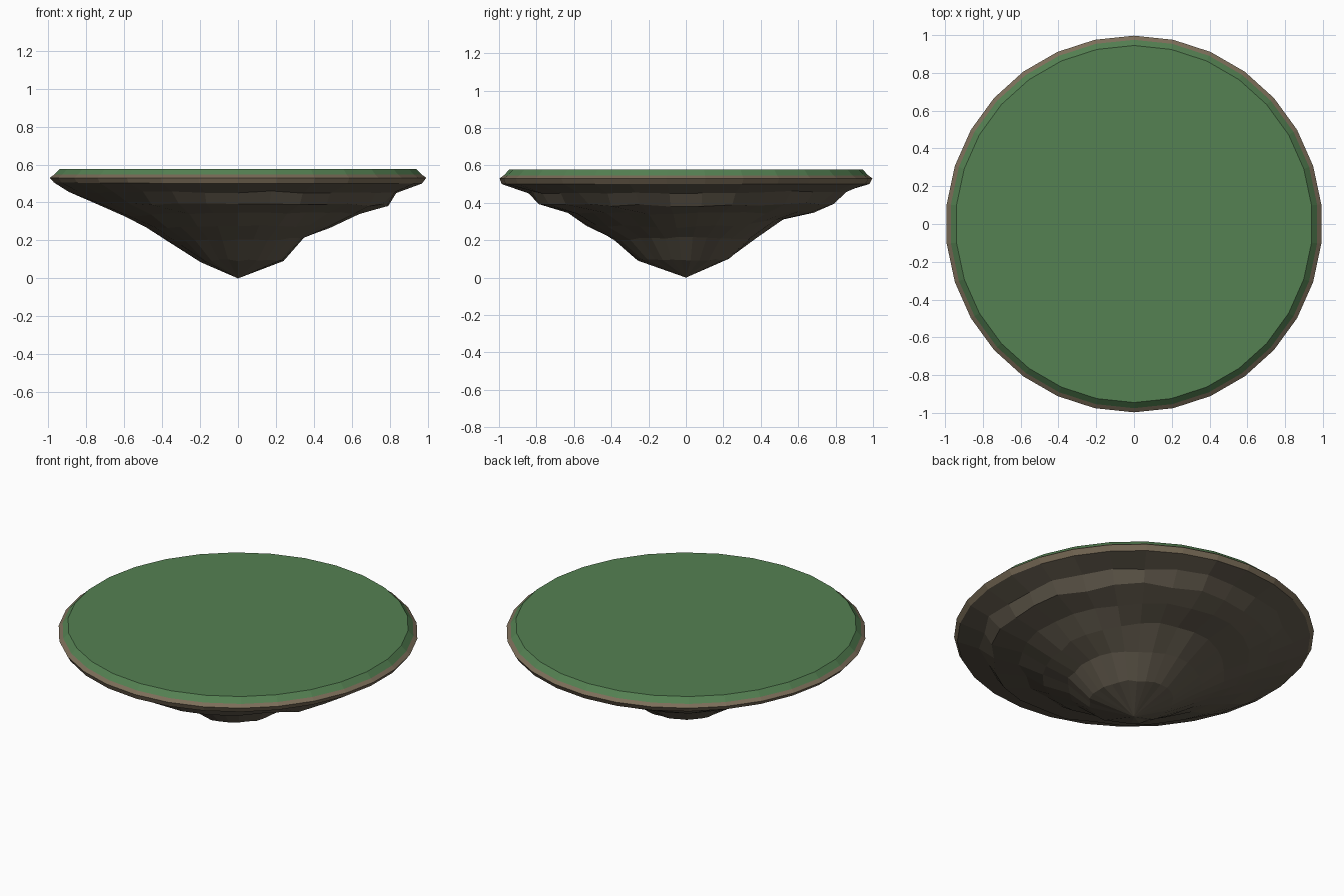
import bpy, bmesh, math, random

if "Cube" in bpy.data.objects:
    bpy.data.objects.remove(bpy.data.objects["Cube"])

random.seed(4)
N = 30  # sides of the disc

# Underside profiles (radius, z), rim downward, as seen in each direction
RIGHT = [(.975, .50), (.86, .455), (.79, .385), (.64, .343), (.50, .27), (.36, .213), (.24, .09)]
BACK = [(.98, .50), (.87, .46), (.80, .40), (.68, .352), (.53, .31), (.38, .21), (.235, .10)]
LEFT = [(.975, .505), (.89, .45), (.75, .395), (.60, .325), (.49, .262), (.37, .192), (.20, .088)]
FRONT = [(.985, .50), (.855, .455), (.80, .39), (.63, .348), (.53, .28), (.39, .20), (.265, .095)]
SIDES = [RIGHT, BACK, LEFT, FRONT]


def ring(level):
    """Ring of points: blends the four profiles around the circle, with slight roughness."""
    pts = []
    for i in range(N):
        a = math.pi / 2 + 2 * math.pi * i / N
        q = (a / (math.pi / 2)) % 4
        k, t = int(q), q - int(q)
        t = t * t * (3 - 2 * t)
        (r0, z0), (r1, z1) = SIDES[k][level], SIDES[(k + 1) % 4][level]
        rough = 0 if level == 0 else 1
        r = (r0 + (r1 - r0) * t) * (1 + rough * random.uniform(-.035, .012))
        z = z0 + (z1 - z0) * t + rough * random.uniform(-.006, .006)
        pts.append((r * math.cos(a), r * math.sin(a), z))
    return pts


def circle(r, z):
    return [(r * math.cos(math.pi / 2 + 2 * math.pi * i / N),
             r * math.sin(math.pi / 2 + 2 * math.pi * i / N), z) for i in range(N)]


def build(name, rings, color, cap=False, tip=None):
    """Skin a stack of rings (top to bottom) with flat faces."""
    bm = bmesh.new()
    loops = [[bm.verts.new(p) for p in pts] for pts in rings]
    for up, low in zip(loops, loops[1:]):
        for i in range(N):
            j = (i + 1) % N
            bm.faces.new((up[i], low[i], low[j], up[j]))
    if cap:
        bm.faces.new(loops[0])
    if tip:
        v = bm.verts.new(tip)
        for i in range(N):
            bm.faces.new((loops[-1][i], v, loops[-1][(i + 1) % N]))
    mesh = bpy.data.meshes.new(name)
    bm.to_mesh(mesh)
    bm.free()
    mat = bpy.data.materials.new(name + "_color")
    mat.diffuse_color = (*color, 1)
    mat.use_nodes = True
    mat.node_tree.nodes["Principled BSDF"].inputs["Base Color"].default_value = mat.diffuse_color
    mesh.materials.append(mat)
    obj = bpy.data.objects.new(name, mesh)
    bpy.context.collection.objects.link(obj)


turf_edge = circle(.975, .546)
levels = [ring(i) for i in range(7)]

# Grass top, soil rim and rocky underside
build("grass_top", [circle(.945, .577), turf_edge], (.09, .22, .085), cap=True)
build("soil_rim", [turf_edge, circle(.997, .53), levels[0]], (.20, .155, .10))
build("rock_underside", levels, (.125, .105, .075), tip=(0, 0, 0))
